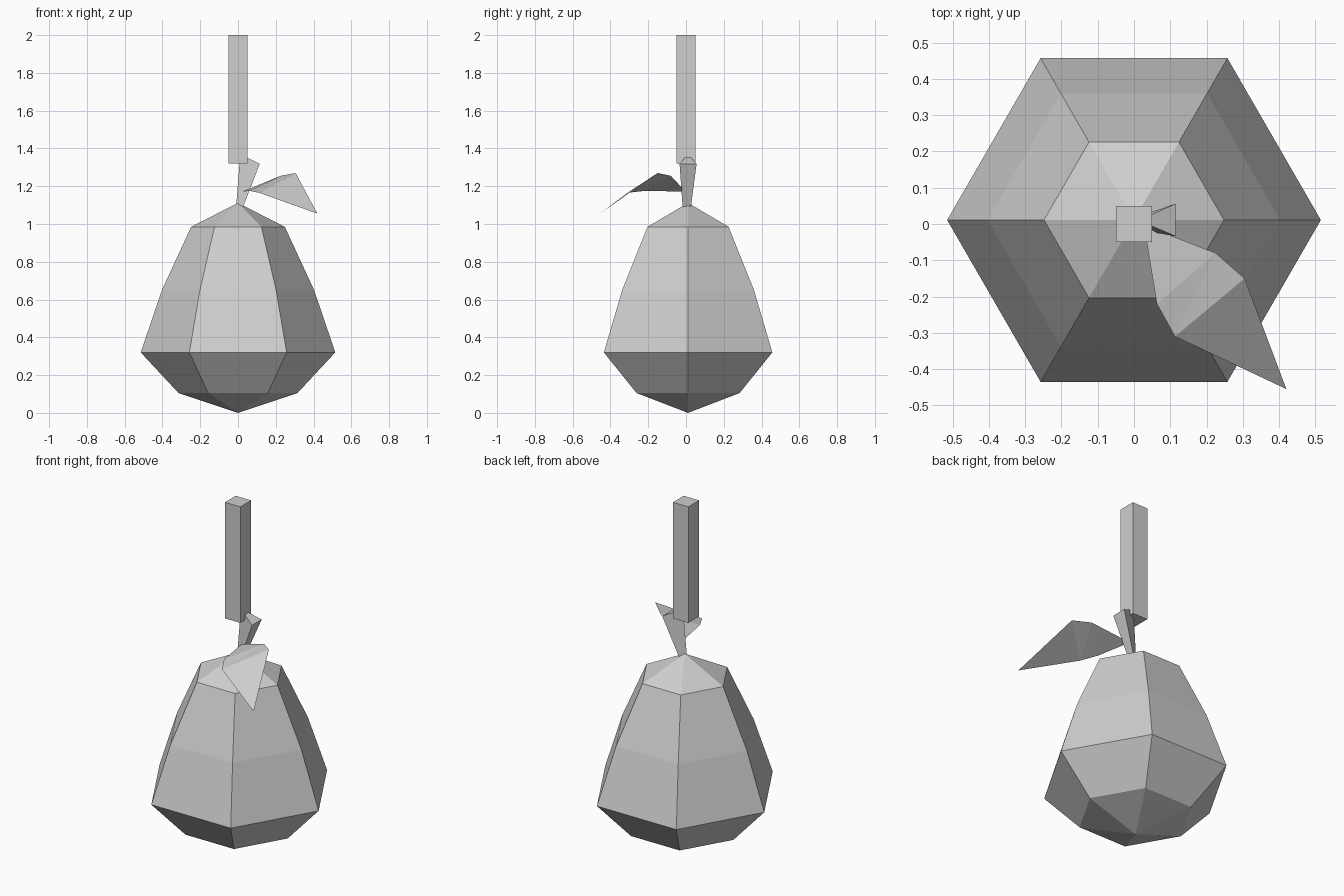
import bpy, math

if "Cube" in bpy.data.objects:
    bpy.data.objects.remove(bpy.data.objects["Cube"])

grey = bpy.data.materials.new("light grey")
grey.diffuse_color = (0.62, 0.62, 0.62, 1)
grey.use_nodes = True
grey.node_tree.nodes["Principled BSDF"].inputs["Base Color"].default_value = grey.diffuse_color


def make(name, verts, faces):
    mesh = bpy.data.meshes.new(name)
    mesh.from_pydata(verts, [], faces)
    mesh.materials.append(grey)
    mesh.update()
    obj = bpy.data.objects.new(name, mesh)
    bpy.context.collection.objects.link(obj)
    return obj


def loft(name, rings, bottom=None, top=None):
    """Join equal-sized rings; end in a point when given, else a flat cap."""
    n = len(rings[0])
    verts = [v for ring in rings for v in ring]
    faces = []
    for k in range(len(rings) - 1):
        for i in range(n):
            a, b = k * n + i, k * n + (i + 1) % n
            faces.append((a, b, b + n, a + n))
    last = (len(rings) - 1) * n
    if bottom:
        verts.append(bottom)
        faces += [((i + 1) % n, i, len(verts) - 1) for i in range(n)]
    else:
        faces.append(tuple(reversed(range(n))))
    if top:
        verts.append(top)
        faces += [(last + i, last + (i + 1) % n, len(verts) - 1) for i in range(n)]
    else:
        faces.append(tuple(range(last, last + n)))
    return make(name, verts, faces)


# Six-sided pear body
CY = 0.011
profile = [(0.315, 0.105), (0.515, 0.32), (0.403, 0.65), (0.248, 0.985)]
body = [[(r * math.cos(i * math.pi / 3), CY + r * math.sin(i * math.pi / 3), z)
         for i in range(6)] for r, z in profile]
loft("fruit_body", body, bottom=(0, CY, 0), top=(0, CY, 1.112))

# Flared three-sided stem, leaning to the right
loft("stem", [
    [(-0.01, 0.005, 1.09), (0.027, -0.018, 1.09), (0.027, 0.026, 1.09)],
    [(0.012, 0.01, 1.37), (0.115, -0.034, 1.318), (0.115, 0.056, 1.318)],
])

# Square hanging post
square = [(-0.05, -0.05), (0.05, -0.05), (0.05, 0.05), (-0.05, 0.05)]
loft("hanging_post", [[(x, y, z) for x, y in square] for z in (1.32, 2.0)])

# Folded leaf sheet
make("leaf", [
    (0.027, -0.003, 1.172),                            # base
    (0.063, -0.22, 1.175), (0.225, -0.08, 1.255),      # inner pair
    (0.113, -0.31, 1.165), (0.305, -0.15, 1.27),       # outer pair
    (0.42, -0.455, 1.055),                             # tip
], [(0, 1, 2), (1, 3, 2), (2, 3, 4), (3, 5, 4)])
